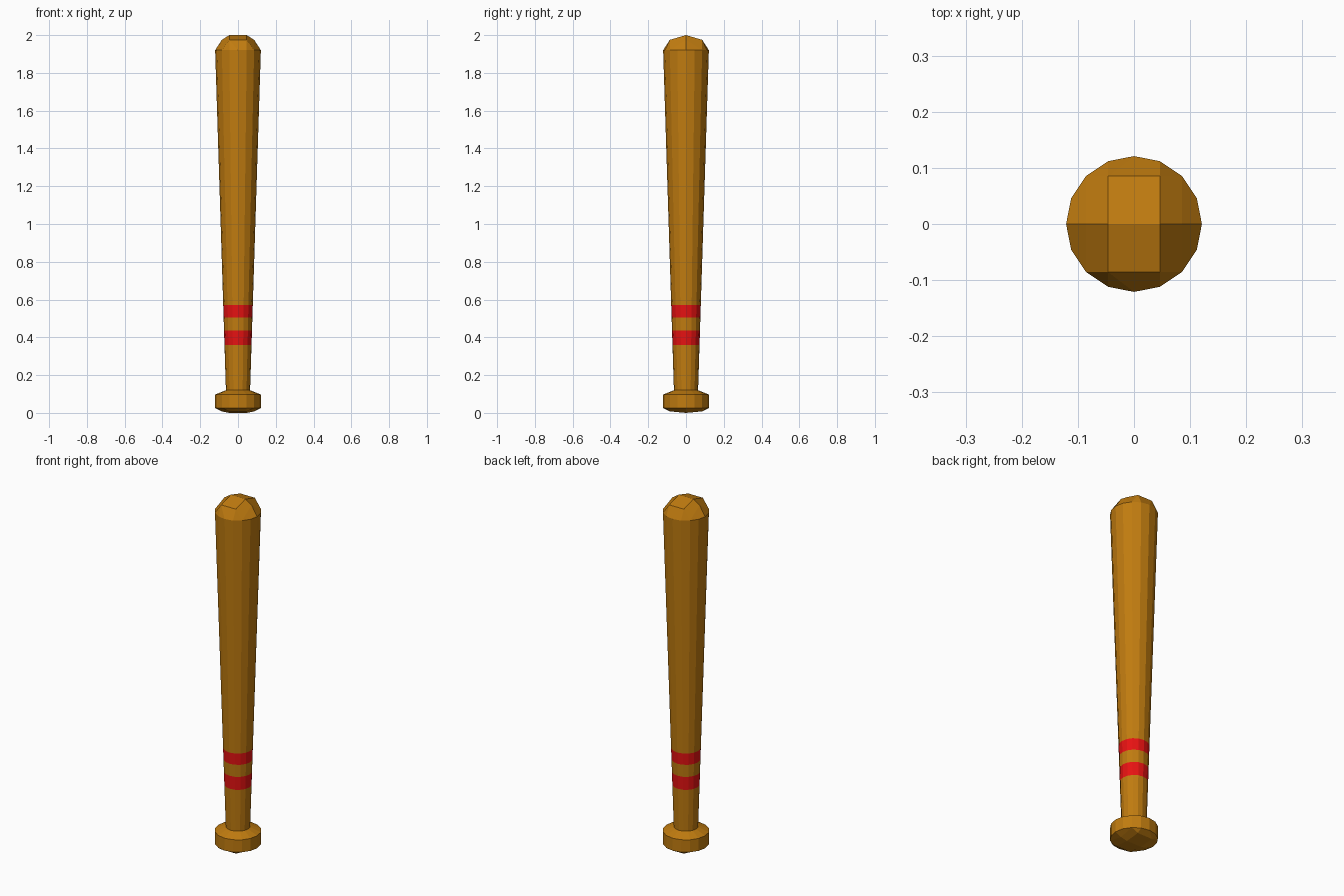
import bpy, bmesh, math

if "Cube" in bpy.data.objects:
    bpy.data.objects.remove(bpy.data.objects["Cube"])

SIDES = 16


def material(name, rgb):
    m = bpy.data.materials.new(name)
    m.diffuse_color = (*rgb, 1)
    m.use_nodes = True
    m.node_tree.nodes["Principled BSDF"].inputs["Base Color"].default_value = m.diffuse_color
    return m


wood = material("wood brown", (0.53, 0.2, 0.005))
red = material("band red", (0.8, 0.006, 0.006))


def ring(bm, r, z):
    return [bm.verts.new((r * math.cos(a), r * math.sin(a), z))
            for a in (2 * math.pi * i / SIDES for i in range(SIDES))]


def cap(bm, rim, ridge_z, side_z):
    """Low-poly dome: a short ridge along x with facets falling to the rim."""
    r = rim[0].co.x
    a, b = r * math.cos(math.radians(67.5)), r * math.cos(math.radians(45))
    R = {s: bm.verts.new((s * a, 0, ridge_z)) for s in (1, -1)}
    B = {s: bm.verts.new((s * b, 0, side_z)) for s in (1, -1)}
    for sy in (1, -1):
        C = {s: bm.verts.new((s * a, sy * b, side_z)) for s in (1, -1)}

        def p(s, i):  # rim vertex i steps from the x axis in this quadrant
            return rim[(sy * i if s > 0 else 8 - sy * i) % SIDES]

        bm.faces.new((R[-1], R[1], C[1], C[-1]))
        bm.faces.new((C[-1], C[1], p(1, 3), p(1, 4)))
        bm.faces.new((C[-1], p(1, 4), p(-1, 3)))
        for s in (1, -1):
            bm.faces.new((R[s], B[s], p(s, 2), C[s]))
            bm.faces.new((C[s], p(s, 2), p(s, 3)))
            bm.faces.new((B[s], p(s, 0), p(s, 1), p(s, 2)))


# Profile from knob to barrel end: (radius, height)
def taper(z):
    return 0.064 + (z - 0.12) * (0.121 - 0.064) / 1.8


profile = [(0.121, 0.026), (0.121, 0.097), (0.064, 0.12)]
profile += [(taper(z), z) for z in (0.36, 0.435, 0.505, 0.57, 1.92)]

bm = bmesh.new()
rings = [ring(bm, r, z) for r, z in profile]
for lo, hi in zip(rings, rings[1:]):
    for i in range(SIDES):
        j = (i + 1) % SIDES
        bm.faces.new((lo[i], lo[j], hi[j], hi[i]))

# Barrel end and knob base
cap(bm, rings[-1], 2.0, 1.975)
cap(bm, rings[0], 0.0, 0.008)
bmesh.ops.recalc_face_normals(bm, faces=bm.faces)

# Red grip bands chosen by height
for f in bm.faces:
    z = f.calc_center_median().z
    f.material_index = int(0.36 < z < 0.435 or 0.505 < z < 0.57)

mesh = bpy.data.meshes.new("bat")
bm.to_mesh(mesh)
bm.free()
mesh.materials.append(wood)
mesh.materials.append(red)
bpy.context.collection.objects.link(bpy.data.objects.new("bat", mesh))
